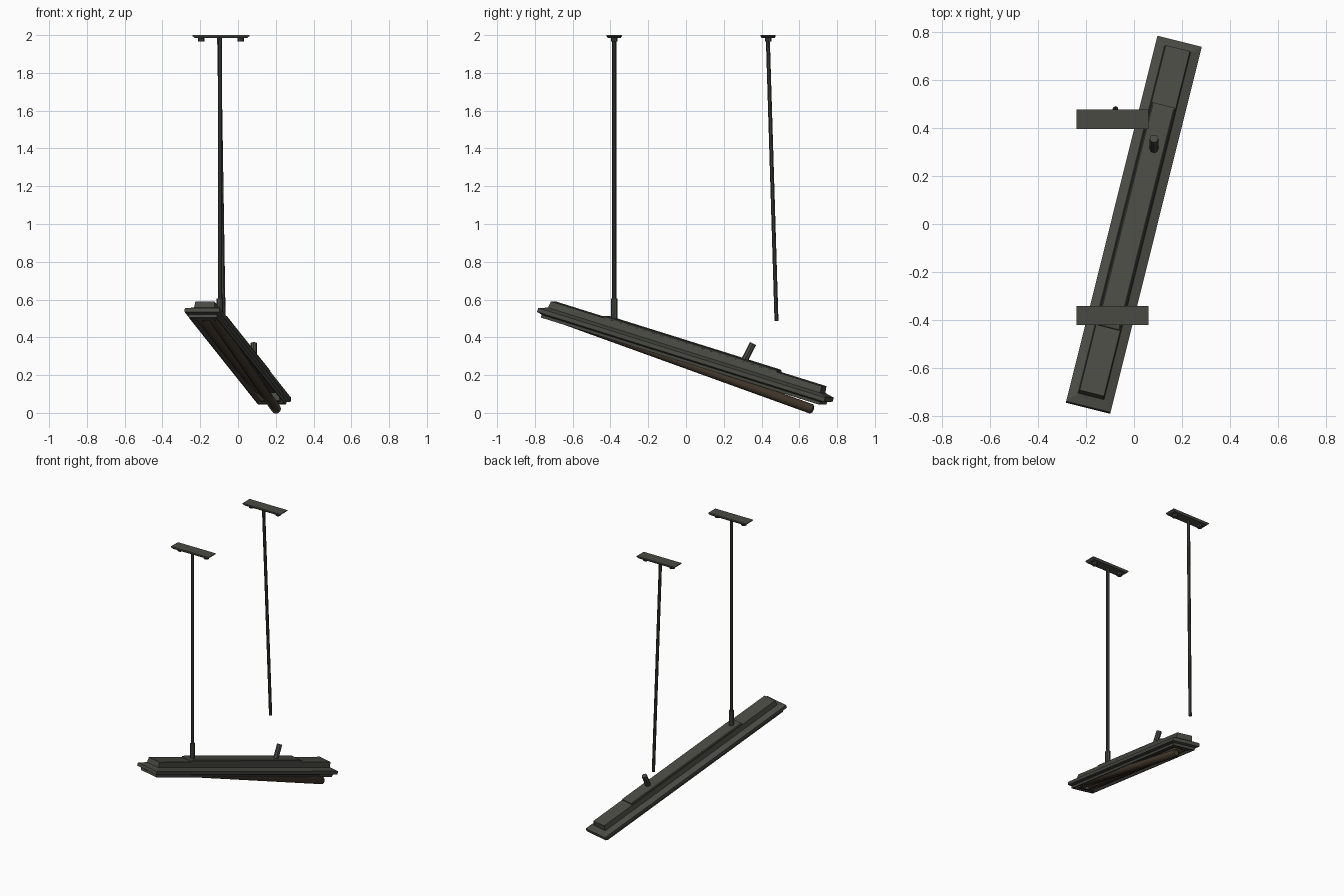
import bpy, bmesh, math
from mathutils import Vector, Matrix

if "Cube" in bpy.data.objects:
    bpy.data.objects.remove(bpy.data.objects["Cube"])


def material(name, rgb):
    m = bpy.data.materials.new(name)
    m.diffuse_color = (*rgb, 1)
    m.use_nodes = True
    m.node_tree.nodes["Principled BSDF"].inputs["Base Color"].default_value = m.diffuse_color
    return m


HOUSING = material("grey_olive_metal", (0.068, 0.068, 0.056))
ROD = material("dark_rod_metal", (0.05, 0.051, 0.044))
INNER = material("dark_inner_metal", (0.04, 0.037, 0.03))
TUBE = material("brown_tube", (0.055, 0.038, 0.024))

# Frame of the tilted fixture: x across, y along, z out of its top
yaw, pitch = math.radians(14), math.radians(16.9)
along = Vector((math.sin(yaw) * math.cos(pitch), math.cos(yaw) * math.cos(pitch), -math.sin(pitch)))
across = Vector((math.cos(yaw), -math.sin(yaw), 0))
up = across.cross(along)
FIX = Matrix((across, along, up)).transposed().to_4x4()
FIX.translation = (0, 0, 0.318)


def finish(name, bm, mats, matrix=None):
    bmesh.ops.recalc_face_normals(bm, faces=bm.faces)
    me = bpy.data.meshes.new(name)
    bm.to_mesh(me)
    bm.free()
    for m in mats:
        me.materials.append(m)
    ob = bpy.data.objects.new(name, me)
    bpy.context.collection.objects.link(ob)
    if matrix:
        ob.matrix_world = matrix
    return ob


def stepped_box(name, rings, mats, matrix, inner_from=99):
    """Stack of rectangles (half width, half length, height), capped at both ends."""
    bm = bmesh.new()
    loops = [[bm.verts.new((sx * a, sy * b, h)) for sx, sy in ((-1, -1), (1, -1), (1, 1), (-1, 1))]
             for a, b, h in rings]
    bm.faces.new(loops[0])
    for i in range(len(loops) - 1):
        for k in range(4):
            j = (k + 1) % 4
            f = bm.faces.new((loops[i][k], loops[i][j], loops[i + 1][j], loops[i + 1][k]))
            f.material_index = int(i >= inner_from)
    bm.faces.new(loops[-1]).material_index = int(inner_from < 99)
    return finish(name, bm, mats, matrix)


def rod(name, a, b, profile, mat, sides=8, smooth=False):
    """Turned bar from a to b; profile is (distance from a, radius), negative = from b."""
    a, b = Vector(a), Vector(b)
    length = (b - a).length
    bm = bmesh.new()
    loops = []
    for d, r in profile:
        z = d if d >= 0 else length + d
        loops.append([bm.verts.new((r * math.cos(t), r * math.sin(t), z))
                      for t in (2 * math.pi * k / sides for k in range(sides))])
    for p, q in zip(loops, loops[1:]):
        for k in range(sides):
            j = (k + 1) % sides
            bm.faces.new((p[k], p[j], q[j], q[k])).smooth = smooth
    bm.faces.new(loops[0])
    bm.faces.new(loops[-1])
    m = (b - a).to_track_quat('Z', 'Y').to_matrix().to_4x4()
    m.translation = a
    return finish(name, bm, [mat], m)


def bar(name, a, b, r, mat):
    return rod(name, a, b, [(0, r), (-1e-6, r)], mat)


# Hollow housing: top channel, hipped shoulder, rim, lower lip, then up into the reflector
stepped_box("housing", [
    (0.052, 0.772, 0.050), (0.056, 0.776, 0.014), (0.095, 0.818, 0.0), (0.095, 0.818, -0.022),
    (0.078, 0.795, -0.030), (0.076, 0.793, -0.046), (0.071, 0.775, -0.046), (0.060, 0.750, 0.006),
], [HOUSING, INNER], FIX, inner_from=6)

# Mounting plate along the top of the channel
stepped_box("mounting_plate", [(0.049, 0.497, 0.045), (0.049, 0.497, 0.058), (0.044, 0.485, 0.062)],
            [HOUSING], FIX @ Matrix.Translation((0, 0.018, 0)))

# Lamp holders inside both ends
for label, y in (("near", -0.74), ("far", 0.74)):
    stepped_box("lamp_holder_" + label, [(0.058, 0.014, 0.0), (0.055, 0.012, -0.044)],
                [HOUSING], FIX @ Matrix.Translation((0, y, 0)))

# Tubes: one in place, one dropped out at the far end
tube_profile = [(0, 0.018), (0.008, 0.026), (-0.008, 0.026), (-1e-6, 0.018)]
rod("seated_tube", FIX @ Vector((-0.033, -0.73, -0.022)), FIX @ Vector((-0.033, 0.73, -0.022)),
    tube_profile, TUBE, 12, True)
rod("fallen_tube", (-0.137, -0.69, 0.51), (0.204, 0.672, 0.018), tube_profile, TUBE, 12, True)

# Ceiling brackets with two bolts each
for label, y in (("near", -0.38), ("far", 0.435)):
    stepped_box("ceiling_bracket_" + label, [(0.15, 0.04, 2.0), (0.15, 0.04, 1.994), (0.138, 0.034, 1.984)],
                [HOUSING], Matrix.Translation((-0.09, y, 0)))
    for side, x in (("left", -0.195), ("right", 0.015)):
        bar(f"bolt_{label}_{side}", (x, y, 1.99), (x, y, 1.966), 0.018, ROD)

# Hanging rods: intact one with its collar, snapped one, and the collar left on the housing
bar("near_rod", (-0.096, -0.38, 0.48), (-0.096, -0.38, 1.99), 0.011, ROD)
bar("near_collar", (-0.096, -0.38, 0.46), (-0.096, -0.38, 0.605), 0.017, HOUSING)
bar("snapped_rod", (-0.076, 0.479, 0.487), (-0.1, 0.433, 1.99), 0.011, ROD)
bar("far_collar", (0.083, 0.295, 0.25), (0.083, 0.355, 0.367), 0.018, HOUSING)
